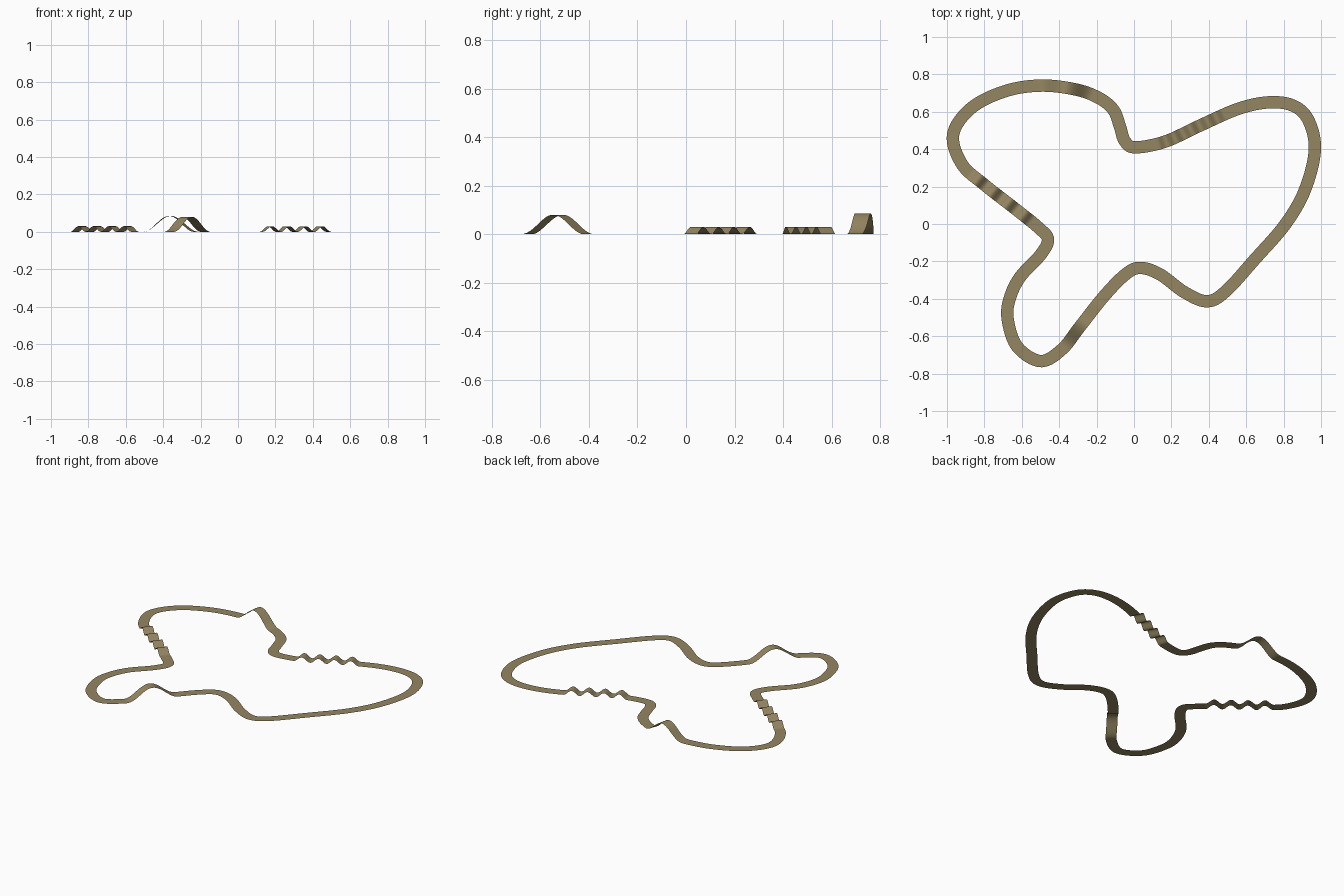
import bpy, bmesh, math
from mathutils import Vector

if "Cube" in bpy.data.objects:
    bpy.data.objects.remove(bpy.data.objects["Cube"])

WIDTH = 0.066
SAMPLES = 720

# Centreline of the closed circuit, anticlockwise
PATH = [(-.5, .74), (-.69, .71), (-.87, .62), (-.967, .478), (-.92, .32), (-.8, .21),
        (-.64, .085), (-.51, -.02), (-.46, -.083), (-.5, -.165), (-.61, -.285),
        (-.665, -.4), (-.675, -.51), (-.625, -.655), (-.5, -.733), (-.385, -.67),
        (-.29, -.55), (-.155, -.38), (-.04, -.265), (.037, -.235), (.14, -.27),
        (.27, -.365), (.39, -.413), (.49, -.36), (.645, -.19), (.81, .0),
        (.915, .185), (.967, .4), (.93, .56), (.845, .635), (.715, .65),
        (.555, .615), (.35, .525), (.165, .44), (.005, .41), (-.05, .445),
        (-.075, .52), (-.11, .61), (-.19, .675), (-.315, .72)]

# Raised sections: start, end, number of humps, height
HUMPS = [((-.87, .27), (-.55, .01), 4, .03),
         ((-.37, -.655), (-.17, -.4), 1, .08),
         ((.48, .59), (.12, .43), 4, .03),
         ((-.22, .69), (-.51, .74), 1, .085)]


def spline(points, steps=40):
    """Dense closed Catmull-Rom curve through the points."""
    pts = [Vector((x, y, 0)) for x, y in points]
    n, out = len(pts), []
    for i in range(n):
        a, b, c, d = (pts[(i + k) % n] for k in (-1, 0, 1, 2))
        for s in range(steps):
            t = s / steps
            out.append(b + (c - a) * t / 2 + (a * 2 - b * 5 + c * 4 - d) * t * t / 2
                       + (b * 3 - a - c * 3 + d) * t ** 3 / 2)
    return out


def resample(pts, count):
    """Evenly spaced points along a closed polyline."""
    n = len(pts)
    dist = [0.0]
    for i in range(n):
        dist.append(dist[-1] + (pts[(i + 1) % n] - pts[i]).length)
    out, j = [], 0
    for i in range(count):
        target = dist[-1] * i / count
        while dist[j + 1] < target:
            j += 1
        f = (target - dist[j]) / (dist[j + 1] - dist[j])
        out.append(pts[j].lerp(pts[(j + 1) % n], f))
    return out


line = resample(spline(PATH), SAMPLES)


def nearest(point):
    p = Vector((*point, 0))
    return min(range(SAMPLES), key=lambda i: (line[i] - p).length)


# Height along the circuit
height = [0.0] * SAMPLES
for start, end, count, top in HUMPS:
    first = nearest(start)
    span = (nearest(end) - first) % SAMPLES
    for k in range(span + 1):
        height[(first + k) % SAMPLES] = top * math.sin(math.pi * count * k / span) ** 2

# Ribbon of road, facing up
bm = bmesh.new()
rows = []
for i, p in enumerate(line):
    along = (line[(i + 1) % SAMPLES] - line[i - 1]).normalized()
    side = Vector((-along.y, along.x, 0)) * WIDTH / 2
    lift = Vector((0, 0, height[i]))
    rows.append((bm.verts.new(p + side + lift), bm.verts.new(p - side + lift)))
for i, (left, right) in enumerate(rows):
    next_left, next_right = rows[(i + 1) % SAMPLES]
    bm.faces.new((left, right, next_right, next_left))
mesh = bpy.data.meshes.new("track_ribbon")
bm.to_mesh(mesh)
bm.free()
mesh.shade_smooth()

# Sandy road colour
sand = bpy.data.materials.new("sandy_brown")
sand.use_nodes = True
colour = (0.30, 0.24, 0.12, 1)
sand.diffuse_color = colour
sand.node_tree.nodes["Principled BSDF"].inputs["Base Color"].default_value = colour
mesh.materials.append(sand)

track = bpy.data.objects.new("track_ribbon", mesh)
bpy.context.collection.objects.link(track)
